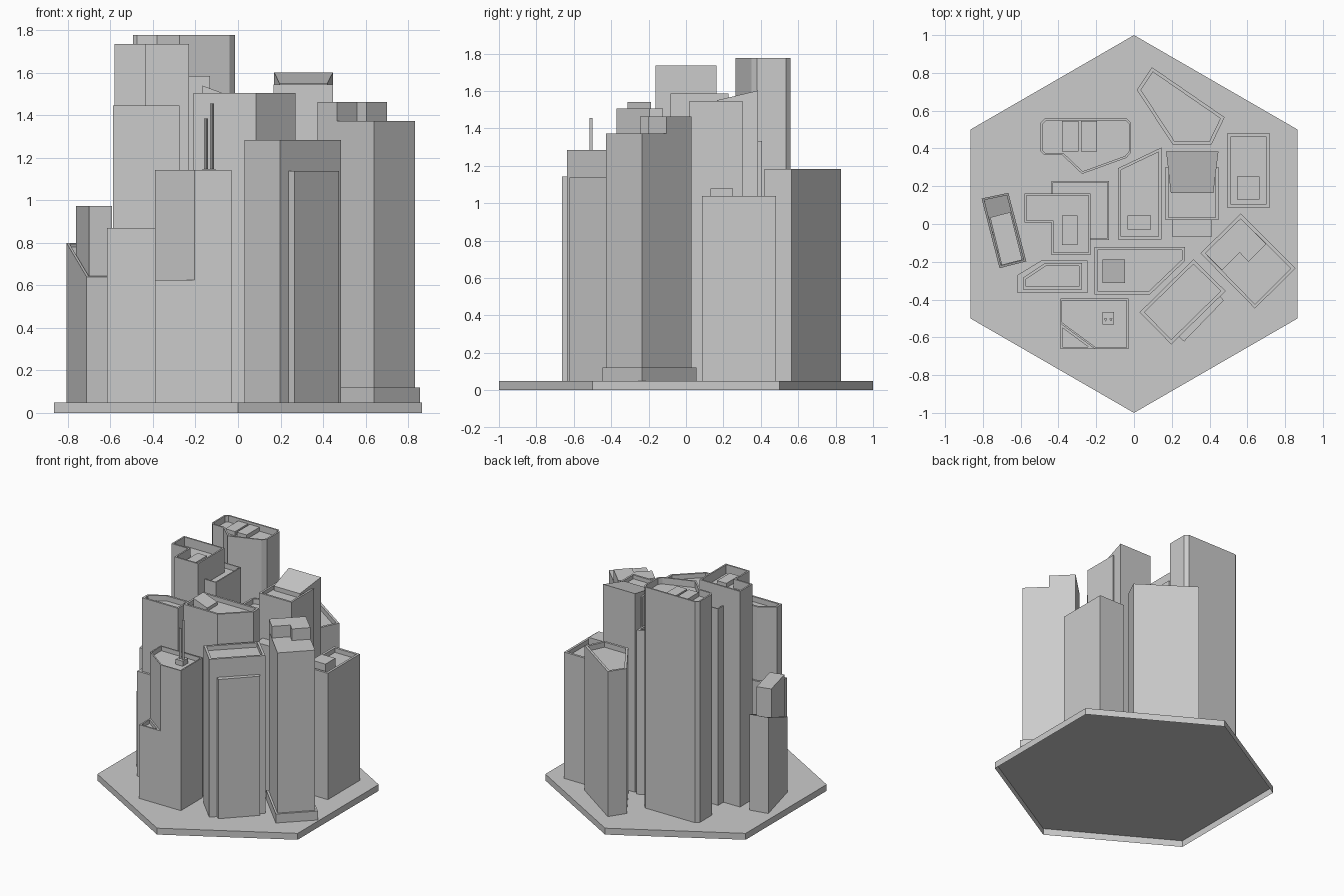
import bpy, bmesh, math


def prism(name, pts, top, rim=0.0, depth=0.04, bottom=0.05):
    """Extruded plan outline, open below; top is one height or one per corner; rim > 0 adds a parapet."""
    n = len(pts)
    tops = top if isinstance(top, (list, tuple)) else [top] * n
    bm = bmesh.new()
    lo = [bm.verts.new((x, y, bottom)) for x, y in pts]
    hi = [bm.verts.new((x, y, z)) for (x, y), z in zip(pts, tops)]
    cap = bm.faces.new(lo)
    roof = bm.faces.new(hi)
    for i in range(n):
        j = (i + 1) % n
        bm.faces.new((lo[i], lo[j], hi[j], hi[i]))
    bmesh.ops.recalc_face_normals(bm, faces=bm.faces[:])
    bmesh.ops.delete(bm, geom=[cap], context='FACES_ONLY')
    if rim:
        bmesh.ops.inset_individual(bm, faces=[roof], thickness=rim, use_even_offset=True)
        bmesh.ops.inset_individual(bm, faces=[roof], thickness=0.0, depth=-depth)
    me = bpy.data.meshes.new(name)
    bm.to_mesh(me)
    bm.free()
    ob = bpy.data.objects.new(name, me)
    bpy.context.collection.objects.link(ob)
    return ob


def rect(x0, x1, y0, y1):
    return [(x0, y0), (x1, y0), (x1, y1), (x0, y1)]


def ngon(n, r, cx=0.0, cy=0.0, turn=0.0):
    return [(cx + r * math.cos(math.radians(turn + 360 * i / n)),
             cy + r * math.sin(math.radians(turn + 360 * i / n))) for i in range(n)]


# Hexagonal ground plate, hollow underneath
prism("ground_plate", ngon(6, 1.0, turn=30), 0.05, bottom=0.0)

# Kite-shaped tower at the back
prism("kite_tower", [(0.095, 0.83), (0.015, 0.71), (0.205, 0.42), (0.41, 0.42), (0.48, 0.565)],
      1.183, 0.018, 0.04)

# Tallest tower with chamfered corners and two roof units
prism("chamfered_tower", [(-0.47, 0.56), (-0.495, 0.535), (-0.495, 0.385), (-0.475, 0.365),
                          (-0.38, 0.365), (-0.275, 0.265), (-0.04, 0.35), (-0.015, 0.38),
                          (-0.015, 0.535), (-0.04, 0.56)], 1.777, 0.012, 0.05)
for i, x in enumerate((-0.38, -0.28)):
    prism(f"chamfered_roof_unit_{i}", rect(x, x + 0.085, 0.385, 0.545), 1.76, bottom=1.727)

# Low rectangular tower on the right
prism("right_tower", rect(0.495, 0.717, 0.085, 0.482), 1.037, 0.018, 0.035)
prism("right_roof_unit", rect(0.545, 0.665, 0.13, 0.252), 1.078, bottom=1.0)

# Tower with tilted roof block and lower front step
prism("tilt_tower", rect(0.168, 0.447, 0.02, 0.302), 1.545, 0.015, 0.03)
prism("tilt_roof_block", [(0.195, 0.165), (0.42, 0.165), (0.447, 0.385), (0.17, 0.385)],
      [1.55, 1.55, 1.602, 1.602])
prism("tilt_front_step", rect(0.2, 0.413, -0.065, 0.03), 1.2)

# Centre tower with slanted back wall
prism("centre_tower", [(-0.085, -0.082), (0.145, -0.082), (0.145, 0.405), (-0.085, 0.295)],
      1.332, 0.015, 0.04)
prism("centre_roof_unit", rect(-0.035, 0.09, -0.03, 0.045), 1.325, bottom=1.292)

# L-shaped tower and its rear companion
prism("l_tower", [(-0.58, 0.162), (-0.58, 0.007), (-0.437, 0.007), (-0.437, -0.163),
                  (-0.23, -0.163), (-0.23, 0.162)], 1.735, 0.012, 0.07)
prism("l_roof_unit", rect(-0.38, -0.3, -0.11, 0.045), 1.70, bottom=1.665)
prism("l_rear_tower", [(-0.437, 0.228), (-0.437, 0.15), (-0.24, 0.15), (-0.24, -0.084),
                       (-0.132, -0.084), (-0.132, 0.228)], 1.585, 0.009, 0.04)

# Stepped tower at front left
prism("step_base", [(-0.617, -0.364), (-0.245, -0.364), (-0.245, -0.193), (-0.49, -0.193),
                    (-0.617, -0.27)], 0.87)
prism("step_tower", [(-0.587, -0.347), (-0.275, -0.347), (-0.275, -0.207), (-0.47, -0.207),
                     (-0.587, -0.285)], 1.445, 0.015, 0.04, bottom=0.87)

# Slanted-roof tower on the far left with an upper block
prism("left_tower", [(-0.807, 0.135), (-0.665, 0.165), (-0.57, -0.198), (-0.712, -0.234)],
      [0.8, 0.8, 0.64, 0.64], 0.012, 0.015)
prism("left_upper_block", [(-0.762, 0.035), (-0.655, 0.063), (-0.592, -0.19), (-0.70, -0.218)],
      0.973, bottom=0.62)

# Front middle tower with clipped corner and wedge on the roof
prism("front_tower", [(-0.21, -0.122), (-0.21, -0.372), (0.085, -0.372), (0.27, -0.195),
                      (0.27, -0.122)], 1.505, 0.016, 0.035)
prism("front_roof_wedge", rect(-0.168, -0.048, -0.312, -0.187),
      [1.54, 1.495, 1.495, 1.54], bottom=1.47)

# Front left tower: full base, clipped upper part, low corner roof and antennas
prism("antenna_tower_base", rect(-0.39, -0.03, -0.663, -0.395), 0.595)
prism("antenna_tower", [(-0.39, -0.527), (-0.205, -0.663), (-0.03, -0.663), (-0.03, -0.395),
                        (-0.39, -0.395)], 1.143, 0.01, 0.035, bottom=0.595)
prism("antenna_low_corner", [(-0.39, -0.527), (-0.39, -0.663), (-0.205, -0.663)],
      0.626, 0.012, 0.03, bottom=0.595)
prism("antenna_mount", rect(-0.166, -0.105, -0.532, -0.467), 1.148, bottom=1.108)
for i, (x, z) in enumerate(((-0.15, 1.385), (-0.122, 1.455))):
    prism(f"antenna_{i}", ngon(3, 0.011, x, -0.505, 30), z, bottom=1.148)

# Rotated front right tower with a thin facade slab
prism("rotated_tower", [(0.315, -0.187), (0.485, -0.355), (0.197, -0.637), (0.03, -0.467)],
      1.283, 0.018, 0.035)
prism("facade_slab", [(0.452, -0.375), (0.475, -0.405), (0.265, -0.622), (0.235, -0.595)], 1.138)

# Two-level rotated tower on a low podium
prism("podium", [(0.565, 0.055), (0.855, -0.235), (0.64, -0.447), (0.352, -0.155)], 0.12)
prism("split_tower", [(0.375, -0.155), (0.565, 0.03), (0.832, -0.235), (0.64, -0.427)], 1.372)
prism("split_tower_high", [(0.375, -0.155), (0.565, 0.03), (0.70, -0.105), (0.605, -0.2),
                           (0.56, -0.152), (0.465, -0.245)], 1.463, bottom=1.372)
